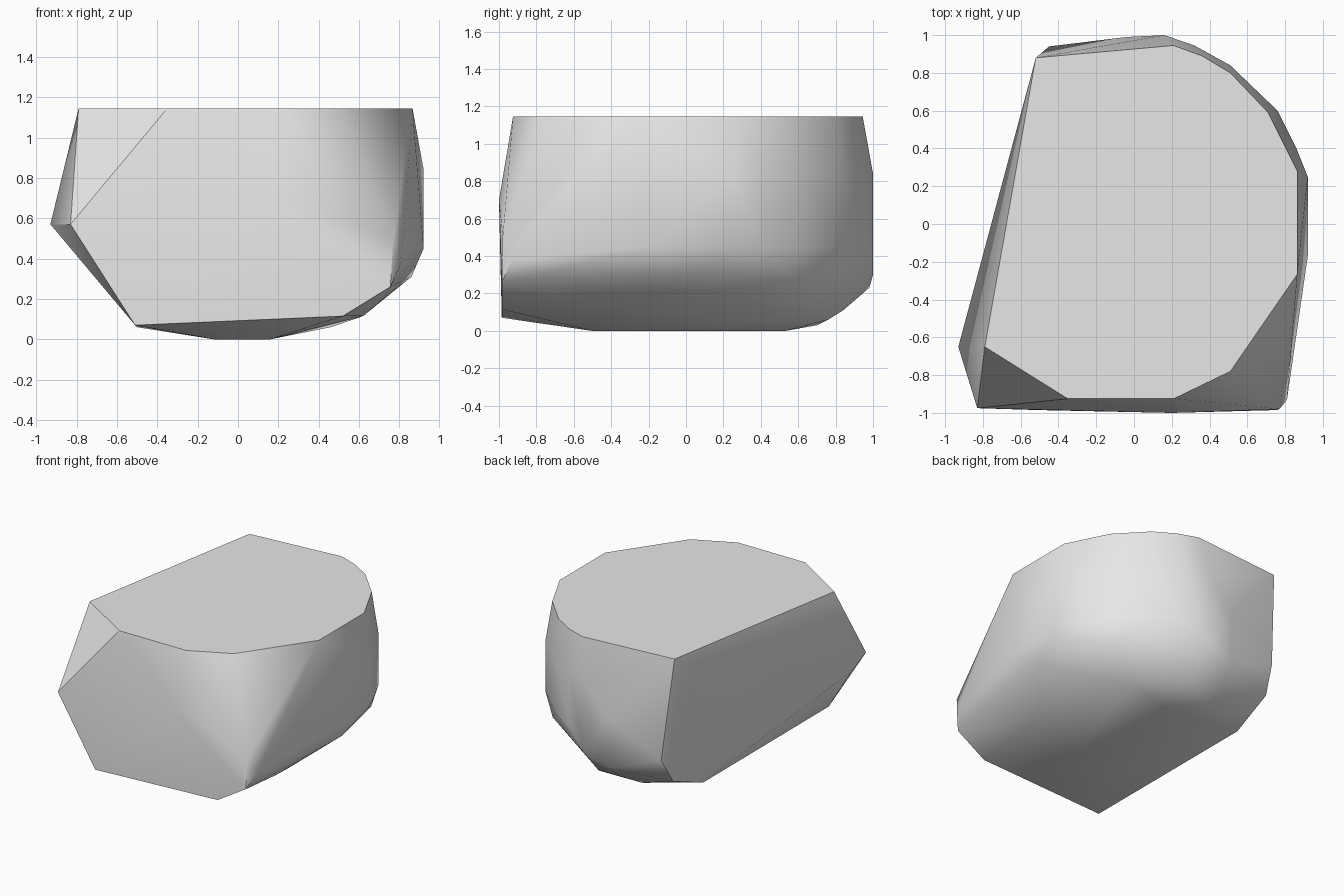
import bpy
import bmesh
import math

default_cube = bpy.data.objects.get("Cube")
if default_cube:
    bpy.data.objects.remove(default_cube, do_unlink=True)


def make_material(name, colour):
    material = bpy.data.materials.new(name)
    material.use_nodes = True
    material.diffuse_color = colour
    shader = material.node_tree.nodes["Principled BSDF"]
    shader.inputs["Base Color"].default_value = colour
    return material


def ring(outline, height):
    """Lift a flat outline to one height."""
    return [(x, y, height) for x, y in outline]


def make_hull(name, points, material, smooth_angle):
    """Wrap a convex stone surface around its corner points."""
    bm = bmesh.new()
    for point in points:
        bm.verts.new(point)
    result = bmesh.ops.convex_hull(bm, input=bm.verts[:])
    spare = set(result["geom_interior"]) | set(result["geom_unused"])
    spare_verts = [item for item in spare if isinstance(item, bmesh.types.BMVert)]
    bmesh.ops.delete(bm, geom=spare_verts, context="VERTS")
    bmesh.ops.recalc_face_normals(bm, faces=bm.faces[:])
    mesh = bpy.data.meshes.new(name)
    bm.to_mesh(mesh)
    bm.free()
    mesh.materials.append(material)
    stone = bpy.data.objects.new(name, mesh)
    bpy.context.collection.objects.link(stone)
    bpy.ops.object.select_all(action="DESELECT")
    stone.select_set(True)
    bpy.context.view_layer.objects.active = stone
    bpy.ops.object.shade_smooth_by_angle(angle=smooth_angle)
    return stone


# Flat top, with one long straight side and a rounded back corner
top_rim = ring([
    (-.52, .88), (.21, .945), (.36, .89), (.51, .8), (.71, .59), (.865, .28),
    (.865, -.265), (.51, -.78), (.21, -.925), (-.35, -.925), (-.79, -.65),
], 1.145)

# Upright rounded wall at the back and left
wall_outline = [(.92, .25), (.86, .4), (.76, .6), (.51, .84), (.32, .945), (.16, 1)]
wall = ring(wall_outline, .84) + ring(wall_outline, .45)
wall += [(.92, -.17, .45), (-.04, .99, .6)]

# Broad front face and its chipped corners
front_face = [
    (-.93, -.65, .57), (-.83, -.975, .57), (-.51, -.985, .07), (.52, -.985, .115),
    (.755, -.985, .26), (.77, -.98, .5), (.81, -.93, .38), (.2, -1, .7),
]

# Rounded underside rising to the wall
underside = [
    (-.45, .94, .38), (-.48, .84, .19), (-.5, .51, .06), (-.12, .7, .03),
    (-.05, .98, .23), (.16, 1, .3), (.15, .84, .11), (.2, .76, .06),
    (.46, .53, .06), (.7, .6, .27), (.86, .02, .31), (.73, -.6, .21),
    (.62, -.3, .115),
]

# Small flat base
base = ring([(x, y) for x in (-.12, .16) for y in (-.5, .53)], 0)

stone_grey = make_material("stone grey", (.8, .8, .8, 1))
make_hull("rock", top_rim + wall + front_face + underside + base,
          stone_grey, math.radians(30))
